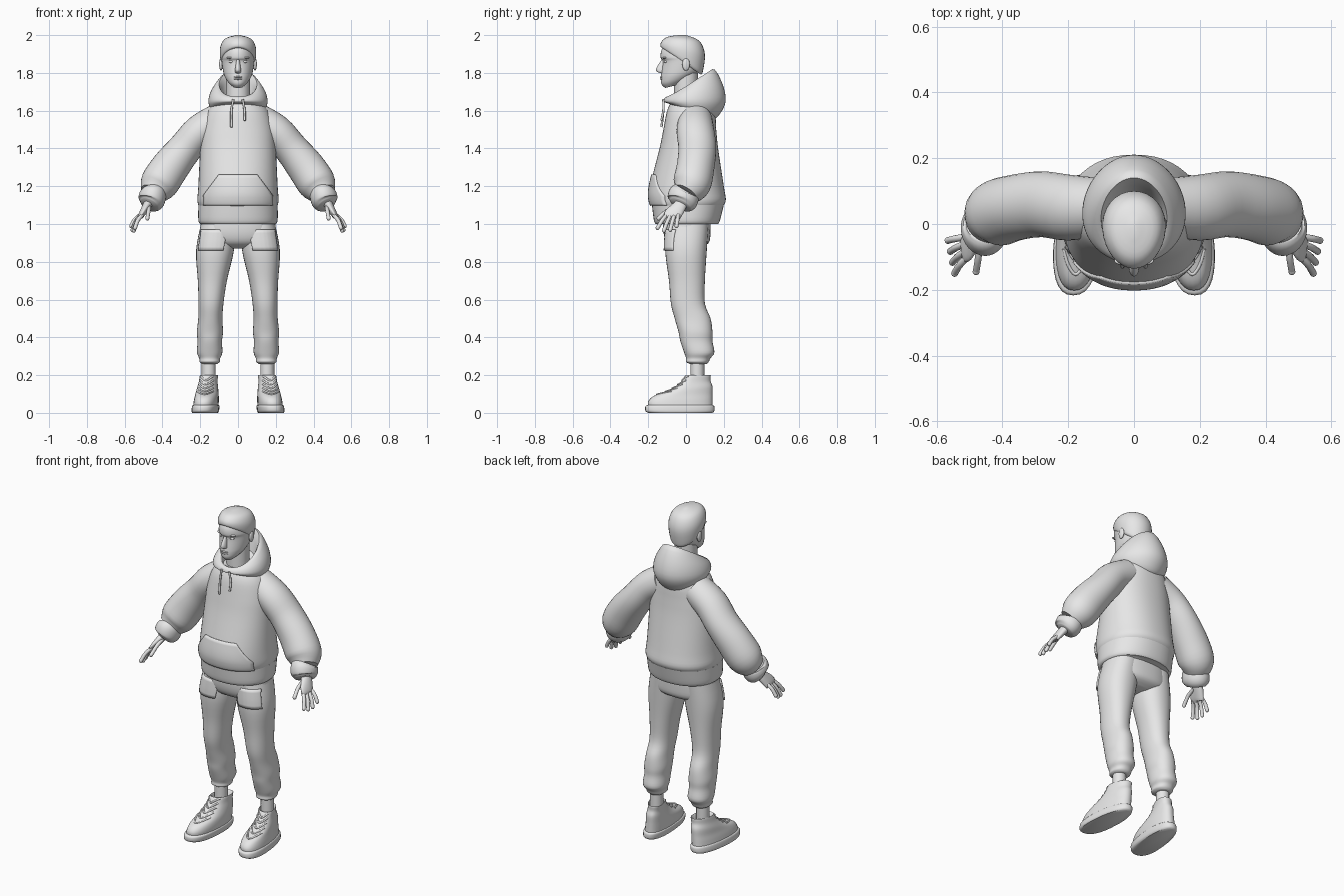
import bpy, bmesh, math
from mathutils import Vector
from mathutils.bvhtree import BVHTree

cube = bpy.data.objects.get("Cube")
if cube:
    bpy.data.objects.remove(cube)

GREY = (.8, .8, .8, 1)
clay = bpy.data.materials.new("light_grey")
clay.use_nodes = True
clay.diffuse_color = GREY
clay.node_tree.nodes["Principled BSDF"].inputs["Base Color"].default_value = GREY


def finish(name, bm, mirror=False):
    bmesh.ops.recalc_face_normals(bm, faces=bm.faces)
    mesh = bpy.data.meshes.new(name)
    bm.to_mesh(mesh)
    bm.free()
    mesh.materials.append(clay)
    for poly in mesh.polygons:
        poly.use_smooth = True
    mesh.set_sharp_from_angle(angle=math.radians(50))
    obj = bpy.data.objects.new(name, mesh)
    bpy.context.collection.objects.link(obj)
    if mirror:
        obj.modifiers.new("mirror", 'MIRROR').use_mirror_merge = False
    return obj


def smooth_rows(rows, steps=4):
    """Catmull-Rom interpolation through rows of numbers."""
    out = []
    for i in range(len(rows) - 1):
        before, start = rows[max(i - 1, 0)], rows[i]
        end, after = rows[i + 1], rows[min(i + 2, len(rows) - 1)]
        for s in range(steps):
            t = s / steps
            out.append([q + t / 2 * (r - p + t * (2 * p - 5 * q + 4 * r - u
                        + t * (3 * (q - r) + u - p)))
                        for p, q, r, u in zip(before, start, end, after)])
    return out + [list(rows[-1])]


def ring_point(ring, angle, power=2, taper=0):
    centre, front, side = ring
    c, s = math.cos(angle), math.sin(angle)
    bend = lambda v: math.copysign(abs(v) ** (2 / power), v)
    return centre + front * bend(c) + side * bend(s) * (1 - taper * c)


def skin(name, rings, mirror=False, power=2, taper=0, sides=32):
    bm = bmesh.new()
    loops = [[bm.verts.new(ring_point(ring, math.tau * i / sides, power, taper))
              for i in range(sides)] for ring in rings]
    for low, high in zip(loops, loops[1:]):
        for i in range(sides):
            j = (i + 1) % sides
            bm.faces.new((low[i], low[j], high[j], high[i]))
    bm.faces.new(loops[0])
    bm.faces.new(loops[-1])
    return finish(name, bm, mirror)


def tilted_rings(rows, centre=lambda z: 0, lean=0):
    """Rows: front y, front z, back y, back z, half width."""
    rings = []
    for front_y, front_z, back_y, back_z, width in smooth_rows(rows):
        x = centre(front_z)
        front = Vector((x + lean, front_y, front_z))
        back = Vector((x - lean, back_y, back_z))
        rings.append(((front + back) / 2, (front - back) / 2, Vector((width, 0, 0))))
    return rings


def level_rings(rows, centre=lambda z: 0):
    """Rows: height, front y, back y, half width."""
    return tilted_rings([(front, z, back, z, width) for z, front, back, width in rows], centre)


def path_rings(rows):
    """Rows: x, y, z, radius along y, radius across."""
    rows = smooth_rows(rows)
    points = [Vector(row[:3]) for row in rows]
    rings = []
    for i, row in enumerate(rows):
        along = points[min(i + 1, len(points) - 1)] - points[max(i - 1, 0)]
        along.normalize()
        front = Vector((0, -1, 0))
        front = (front - along * front.dot(along)).normalized()
        rings.append((points[i], front * row[3], along.cross(front) * row[4]))
    return rings


def tube(name, points, radius, mirror=False):
    rows = [(*point, radius, radius) for point in points]
    return skin(name, path_rings(rows), mirror, sides=12)


def blob(name, centre, size, mirror=False):
    bm = bmesh.new()
    bmesh.ops.create_uvsphere(bm, u_segments=32, v_segments=20, radius=1)
    for vert in bm.verts:
        vert.co = Vector(a * s + c for a, s, c in zip(vert.co, size, centre))
    return finish(name, bm, mirror)


def cloth_patch(name, target, rows, mirror=False, columns=24, steps=6):
    """Sewn-on panel pressed on from the front; rows: height, left x, right x."""
    tree = BVHTree.FromPolygons([vert.co for vert in target.data.vertices],
                                [poly.vertices for poly in target.data.polygons])
    fine = [[p + (q - p) * s / steps for p, q in zip(upper, lower)]
            for upper, lower in zip(rows, rows[1:]) for s in range(steps)]
    bm, grid = bmesh.new(), []
    for z, left, right in fine + [rows[-1]]:
        line = []
        for i in range(columns + 1):
            x = left + (right - left) * i / columns
            hit = tree.ray_cast(Vector((x, -1, z)), Vector((0, 1, 0)))[0]
            hit = hit or tree.find_nearest(Vector((x, 0, z)))[0]
            line.append(bm.verts.new(hit))
        grid.append(line)
    for high, low in zip(grid, grid[1:]):
        for i in range(columns):
            bm.faces.new((high[i], high[i + 1], low[i + 1], low[i]))
    solid = finish(name, bm, mirror).modifiers.new("thickness", 'SOLIDIFY')
    solid.thickness, solid.offset = .016, 0


# Hoodie body, hem band and belly pocket
hoodie = skin("hoodie_body", level_rings([
    (1.08, -.17, .18, .2), (1.12, -.19, .21, .215), (1.2, -.19, .2, .21),
    (1.4, -.14, .17, .2), (1.5, -.12, .16, .19), (1.6, -.1, .15, .16),
    (1.66, -.07, .1, .1)]), power=2.2, sides=48)
skin("hem_band", level_rings([
    (1, -.16, .17, .2), (1.02, -.17, .18, .21), (1.1, -.18, .2, .21)]), power=2.2, sides=48)
cloth_patch("belly_pocket", hoodie, [(1.26, -.1, .1), (1.15, -.18, .18), (1.1, -.18, .18)])

# Sleeves and cuffs
skin("sleeve", path_rings([
    (.1, .05, 1.55, .09, .09), (.2, .05, 1.49, .1, .09), (.28, .06, 1.4, .1, .09),
    (.36, .05, 1.3, .1, .1), (.42, .03, 1.21, .1, .1), (.45, 0, 1.16, .07, .07)]), True)
skin("cuff", path_rings([
    (.45, 0, 1.18, .06, .06), (.45, -.01, 1.16, .08, .07), (.46, -.02, 1.12, .08, .07),
    (.47, -.03, 1.1, .06, .05)]), True)

# Hood folded down around the neck, with two cords
skin("hood", tilted_rings([
    (-.07, 1.63, .13, 1.55, .1), (-.1, 1.64, .17, 1.57, .14), (-.12, 1.65, .21, 1.65, .157),
    (-.11, 1.67, .19, 1.75, .14), (-.09, 1.67, .14, 1.82, .1), (-.07, 1.63, .1, 1.7, .08)]),
    taper=-.08, sides=48)
for side in (-1, 1):
    x = side * .035
    tube("drawstring", [(x * .7, -.12, 1.66), (x, -.12, 1.6), (x, -.13, 1.53 + x / 2)], .006)

# Neck, jaw, skull and hair
tube("neck", [(0, 0, 1.6), (0, 0, 1.8)], .064)
skin("face", tilted_rings([
    (-.11, 1.72, -.03, 1.74, .03), (-.13, 1.74, .02, 1.77, .055), (-.133, 1.77, .06, 1.8, .072),
    (-.13, 1.8, .08, 1.83, .08), (-.123, 1.86, .09, 1.87, .087), (-.134, 1.88, .09, 1.89, .087),
    (-.13, 1.92, .08, 1.92, .08), (-.1, 1.97, .05, 1.97, .06)]), taper=.06)
skin("hair", tilted_rings([
    (-.12, 1.93, .08, 1.79, .08), (-.135, 1.94, .09, 1.81, .092), (-.13, 1.965, .1, 1.9, .095),
    (-.1, 1.99, .07, 1.97, .07), (-.04, 2, 0, 2, .01)]), taper=.08)
skin("nose", tilted_rings([
    (-.13, 1.87, -.1, 1.87, .008), (-.16, 1.815, -.1, 1.81, .016),
    (-.13, 1.797, -.1, 1.797, .012)]), sides=16)
blob("ear", (.09, 0, 1.845), (.01, .02, .033), True)
blob("eye", (.034, -.105, 1.86), (.015, .012, .008), True)
blob("brow", (.036, -.112, 1.88), (.024, .012, .006), True)
for name, z in (("upper_lip", 1.778), ("lower_lip", 1.768)):
    blob(name, (0, -.128, z), (.022, .01, .005))

# Hands, with the fingers fanned from front to back
skin("palm", path_rings([
    (.46, -.02, 1.13, .03, .025), (.48, -.03, 1.1, .035, .023), (.51, -.07, 1.05, .046, .016),
    (.517, -.075, 1.035, .035, .008)]), True)
thumb = [Vector((.47, -.05, 1.09)), Vector((.473, -.1, 1.07)), Vector((.48, -.145, 1.03))]
digits = {"thumb": thumb}
for i, name in enumerate(("index_finger", "middle_finger", "ring_finger", "little_finger")):
    t = i / 3
    knuckle = Vector((.505 + t * .01, -.1 + t * .06, 1.05))
    tip = Vector((.545 + t * .02, -.15 + t * .1, .98 - math.sin(t * math.pi) * .02 + t * .01))
    digits[name] = [knuckle, (knuckle + tip) / 2 + Vector((.005, 0, .005)), tip]
for name, points in digits.items():
    tube(name, points, .0105, True)
    blob(name + "_tip", points[-1], (.0105, .0105, .012), True)

# Trousers, with legs that spread towards the ankle
skin("trouser_seat", level_rings([
    (1.05, -.12, .13, .19), (.96, -.12, .13, .2), (.9, -.1, .12, .18),
    (.87, -.05, .07, .1)]), power=2.3, sides=48)
leg = skin("trouser_leg", level_rings([
    (1, -.1, .12, .09), (.86, -.11, .11, .1), (.7, -.09, .1, .077), (.58, -.08, .1, .066),
    (.5, -.06, .13, .064), (.43, -.04, .14, .069), (.38, -.03, .14, .065), (.32, -.01, .15, .067),
    (.29, 0, .13, .056), (.27, 0, .12, .054), (.26, .02, .11, .04)],
    lambda z: .15 - .09 * (z - .3) ** 2), True, power=2.2)
cloth_patch("thigh_flap", leg, [(.97, .06, .19), (.86, .08, .206)], True)

# Ankles and high-top shoes, toes turned slightly out
tube("ankle", [(.155, .06, .15), (.155, .06, .3)], .037, True)
shoe_centre = lambda z: .173 - z / 10
skin("sole", tilted_rings([
    (-.2, 0, .14, 0, .065), (-.215, .01, .15, .01, .07), (-.215, .035, .15, .035, .07),
    (-.2, .042, .14, .042, .065)], shoe_centre, .014), True, power=2.4, taper=-.08)
upper = tilted_rings([
    (-.2, .03, .14, .03, .065), (-.2, .06, .14, .07, .064), (-.17, .09, .14, .1, .06),
    (-.09, .12, .14, .14, .054), (-.03, .16, .13, .17, .047), (0, .2, .13, .2, .044),
    (.02, .17, .11, .17, .034)], shoe_centre, .014)
skin("shoe_upper", upper, True, power=2.3, taper=-.06)
for row in range(10, 20, 2):
    tube("shoelace", [ring_point(upper[row + abs(step) - 1], step * .4, 2.3)
                      for step in range(-2, 3)], .005, True)
